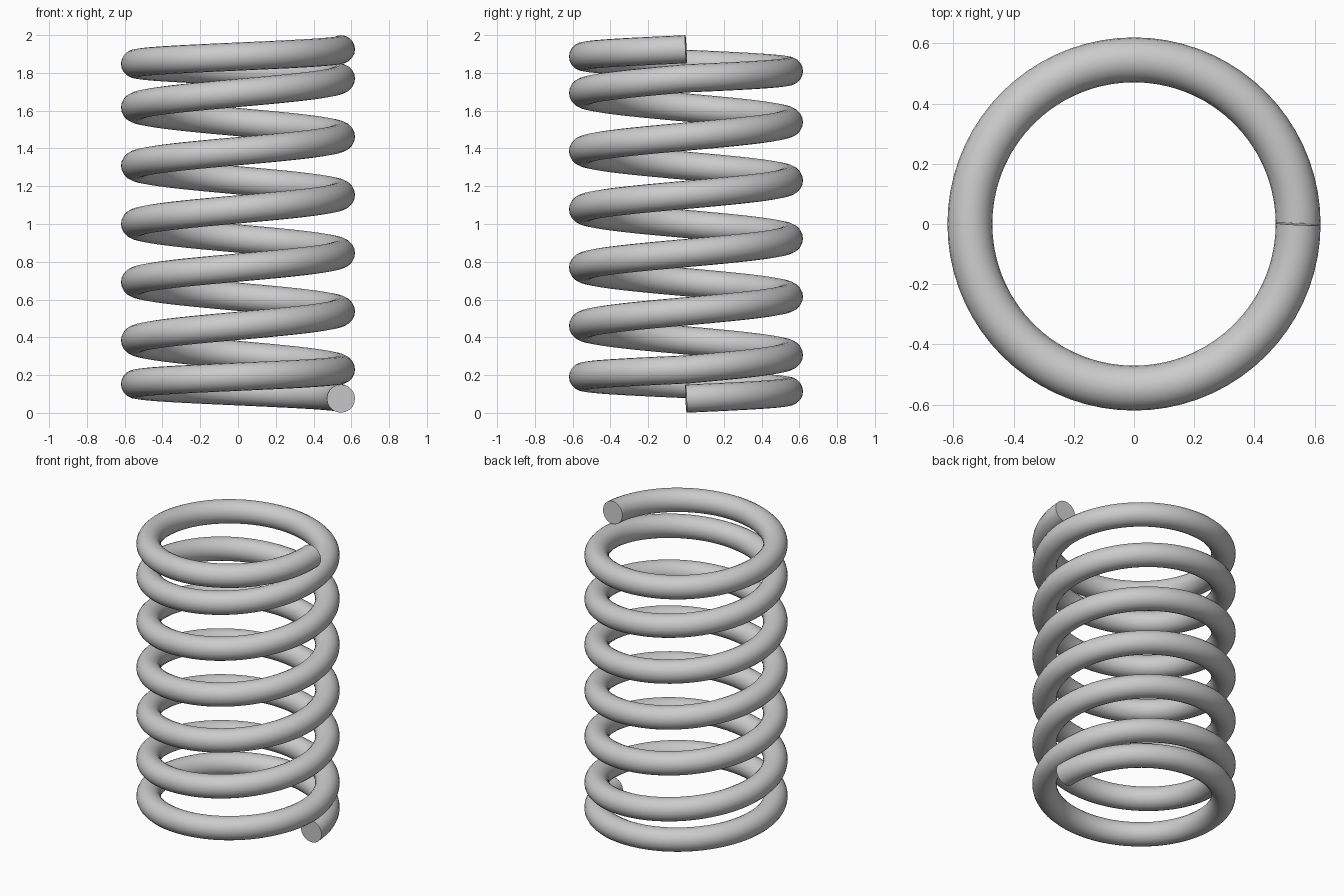
import bpy
import math

cube = bpy.data.objects.get("Cube")
if cube:
    bpy.data.objects.remove(cube, do_unlink=True)

COIL_RADIUS = 0.545
WIRE_RADIUS = 0.0745
TURNS = 7
STEPS = 72                      # path points per turn
BOTTOM, TOP = 0.0755, 1.925     # wire centre heights at the two ends
PITCH = (TOP - BOTTOM) / (TURNS - 1)


def height(turn):
    """Full pitch in the middle, half pitch in the first and last turn."""
    closed = min(turn, 1) + max(turn - (TURNS - 1), 0)
    return BOTTOM + PITCH * (turn - closed / 2)


# Steel colour
steel = bpy.data.materials.new("steel_grey")
steel.use_nodes = True
grey = (0.6, 0.6, 0.6, 1.0)
steel.diffuse_color = grey
steel.node_tree.nodes["Principled BSDF"].inputs["Base Color"].default_value = grey

# Helical wire path with a round section and flat end caps
curve = bpy.data.curves.new("coil_spring", "CURVE")
curve.dimensions = "3D"
curve.twist_mode = "Z_UP"
curve.bevel_depth = WIRE_RADIUS
curve.bevel_resolution = 8
curve.use_fill_caps = True
path = curve.splines.new("POLY")
path.points.add(TURNS * STEPS)
for i, point in enumerate(path.points):
    turn = i / STEPS
    angle = math.tau * turn
    point.co = (COIL_RADIUS * math.cos(angle), COIL_RADIUS * math.sin(angle),
                height(turn), 1)
curve.materials.append(steel)

spring = bpy.data.objects.new("coil_spring", curve)
bpy.context.collection.objects.link(spring)

# Turn the wire into a mesh, smooth along its length with crisp ends
bpy.ops.object.select_all(action="DESELECT")
spring.select_set(True)
bpy.context.view_layer.objects.active = spring
bpy.ops.object.convert(target="MESH")
spring = bpy.context.object
bpy.ops.object.mode_set(mode="EDIT")
bpy.ops.mesh.select_all(action="SELECT")
bpy.ops.mesh.remove_doubles(threshold=0.0001)
bpy.ops.mesh.normals_make_consistent(inside=False)
bpy.ops.object.mode_set(mode="OBJECT")
bpy.ops.object.shade_smooth_by_angle(angle=math.radians(40))
